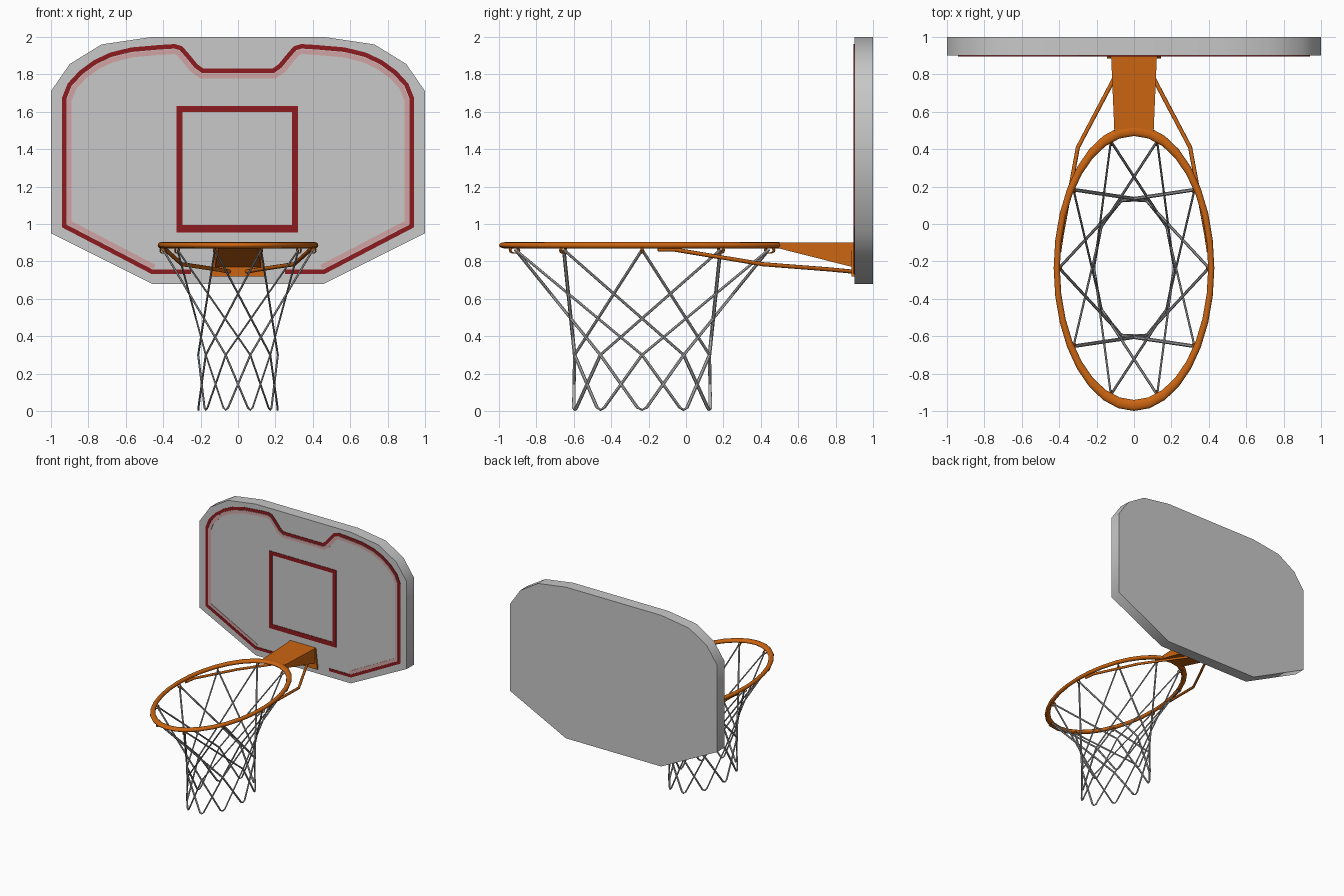
import bpy, bmesh, math
from mathutils import Vector

if "Cube" in bpy.data.objects:
    bpy.data.objects.remove(bpy.data.objects["Cube"])

STRETCH, RIM_Y = 1.78, -0.235      # rim and net are circles stretched along y


def mat(name, rgb):
    m = bpy.data.materials.new(name)
    m.diffuse_color = (*rgb, 1)
    m.use_nodes = True
    m.node_tree.nodes["Principled BSDF"].inputs["Base Color"].default_value = m.diffuse_color
    return m


GREY = mat("board_grey", (0.58, 0.58, 0.58))
RED = mat("line_red", (0.27, 0.011, 0.014))
PINK = mat("line_pink", (0.64, 0.37, 0.37))
ORANGE = mat("rim_orange", (0.60, 0.13, 0.006))
NET = mat("net_grey", (0.42, 0.42, 0.43))


def finish(name, bm, material, smooth=None):
    bmesh.ops.recalc_face_normals(bm, faces=bm.faces)
    me = bpy.data.meshes.new(name)
    bm.to_mesh(me)
    bm.free()
    ob = bpy.data.objects.new(name, me)
    bpy.context.collection.objects.link(ob)
    me.materials.append(material)
    if smooth:
        bpy.ops.object.select_all(action='DESELECT')
        ob.select_set(True)
        bpy.context.view_layer.objects.active = ob
        bpy.ops.object.shade_smooth_by_angle(angle=math.radians(smooth))
    return ob


def prism(bm, outline, y0, y1):
    """Extrude an x-z outline from y0 to y1."""
    f = bm.faces.new([bm.verts.new((x, y0, z)) for x, z in outline])
    r = bmesh.ops.extrude_face_region(bm, geom=[f])
    for v in r["geom"]:
        if isinstance(v, bmesh.types.BMVert):
            v.co.y = y1


def mirror(half):
    return half + [(-x, z) for x, z in reversed(half) if x]


def ribbon(name, path, offset, width, material):
    """Thin painted stripe running along a path, shifted inward by offset."""
    pts = [Vector(p) for p in path]
    a, b = [], []
    for i, p in enumerate(pts):
        d0 = (p - pts[i - 1]).normalized() if i else (pts[1] - p).normalized()
        d1 = (pts[i + 1] - p).normalized() if i < len(pts) - 1 else d0
        d = (d0 + d1).normalized()
        n = Vector((-d.y, d.x)) / max(0.5, d.dot(d0))
        a.append(p + n * (offset - width / 2))
        b.append(p + n * (offset + width / 2))
    bm = bmesh.new()
    for i in range(len(pts) - 1):
        prism(bm, [a[i], a[i + 1], b[i + 1], b[i]], 0.896, 0.901)
    return finish(name, bm, material)


def tubes(name, paths, radius, material, sides=2):
    cu = bpy.data.curves.new(name, 'CURVE')
    cu.dimensions = '3D'
    cu.bevel_depth, cu.bevel_resolution, cu.use_fill_caps = radius, sides, True
    for path in paths:
        s = cu.splines.new('POLY')
        s.points.add(len(path) - 1)
        for p, co in zip(s.points, path):
            p.co = (*co, 1)
    ob = bpy.data.objects.new(name, cu)
    bpy.context.collection.objects.link(ob)
    cu.materials.append(material)
    bpy.ops.object.select_all(action='DESELECT')
    ob.select_set(True)
    bpy.context.view_layer.objects.active = ob
    bpy.ops.object.convert(target='MESH')
    bpy.ops.object.shade_smooth_by_angle(angle=math.radians(50))
    return bpy.context.object


# Backboard
bm = bmesh.new()
prism(bm, mirror([(0.46, 0.68), (1, 0.95), (1, 1.71), (0.9, 1.855),
                  (0.73, 1.96), (0.46, 2.0)]), 0.9, 1.0)
finish("backboard", bm, GREY, 70)

# Painted border: red stripe with a pink stripe just inside it
border = mirror([(0.25, 0.745), (0.46, 0.745), (0.93, 0.99), (0.93, 1.67),
                 (0.90, 1.745), (0.84, 1.81), (0.765, 1.865), (0.68, 1.905),
                 (0.57, 1.932), (0.42, 1.945), (0.34, 1.95), (0.305, 1.94),
                 (0.27, 1.90), (0.225, 1.845), (0.19, 1.82), (0, 1.82)])
ribbon("border_red_line", border, 0, 0.024, RED)
ribbon("border_pink_line", border[1:-1], 0.028, 0.026, PINK)

# Painted target square
bm = bmesh.new()
for x0, x1, z0, z1 in [(-0.33, -0.298, 0.955, 1.63), (0.288, 0.32, 0.955, 1.63),
                       (-0.298, 0.288, 0.955, 0.995), (-0.298, 0.288, 1.598, 1.63)]:
    prism(bm, [(x0, z0), (x1, z0), (x1, z1), (x0, z1)], 0.896, 0.901)
finish("target_square", bm, RED)

# Mounting plate and wedge-shaped bracket
bm = bmesh.new()
prism(bm, [(-0.145, 0.72), (0.145, 0.72), (0.125, 0.9), (-0.125, 0.9)], 0.886, 0.901)
finish("mount_plate", bm, ORANGE)

bm = bmesh.new()
bmesh.ops.create_cube(bm, size=2)
for v in bm.verts:
    back, top = v.co.y > 0, v.co.z > 0
    v.co = (math.copysign(0.122 if back else 0.105, v.co.x),
            0.89 if back else 0.495,
            0.9 if top else (0.77 if back else 0.87))
finish("bracket", bm, ORANGE)

# Rim
bpy.ops.mesh.primitive_torus_add(major_segments=32, minor_segments=12,
                                 major_radius=0.413, minor_radius=0.0165,
                                 location=(0, RIM_Y, 0.886))
rim = bpy.context.object
rim.name = "rim"
rim.scale.y = STRETCH
rim.data.materials.append(ORANGE)
bpy.ops.object.shade_smooth_by_angle(angle=math.radians(50))

# Bent support rods below the rim
rod = [(0.40, -0.15, 0.863), (0.387, -0.06, 0.863), (0.30, 0.41, 0.785),
       (0.11, 0.77, 0.757), (0.045, 0.895, 0.745)]
tubes("support_rods", [[(s * x, y, z) for x, y, z in rod] for s in (1, -1)],
      0.011, ORANGE)


# Net: each cord hangs from the rim, turns at a bottom tip and climbs back
def polar(r, step, z):
    a = math.radians(36 * step)
    return (r * math.cos(a), r * math.sin(a), z)


cords = [[polar(0.40, t - 3, 0.862), polar(0.213, t - 1, 0.30),
          polar(0.212, t - 0.1, 0.018), polar(0.212, t, 0.006),
          polar(0.212, t + 0.1, 0.018), polar(0.213, t + 1, 0.30),
          polar(0.40, t + 3, 0.862)] for t in range(10)]
net = tubes("net", cords, 0.0055, NET, 1)

# Small hooks holding the net
hooks = []
for k in range(10):
    ring = [2 * math.pi * i / 10 for i in range(11)]
    hooks.append([polar(0.403 + 0.014 * math.cos(a), k, 0.86 + 0.016 * math.sin(a))
                  for a in ring])
hook_ob = tubes("net_hooks", hooks, 0.0045, ORANGE, 1)

for ob in (net, hook_ob):
    ob.scale.y = STRETCH
    ob.location.y = RIM_Y
